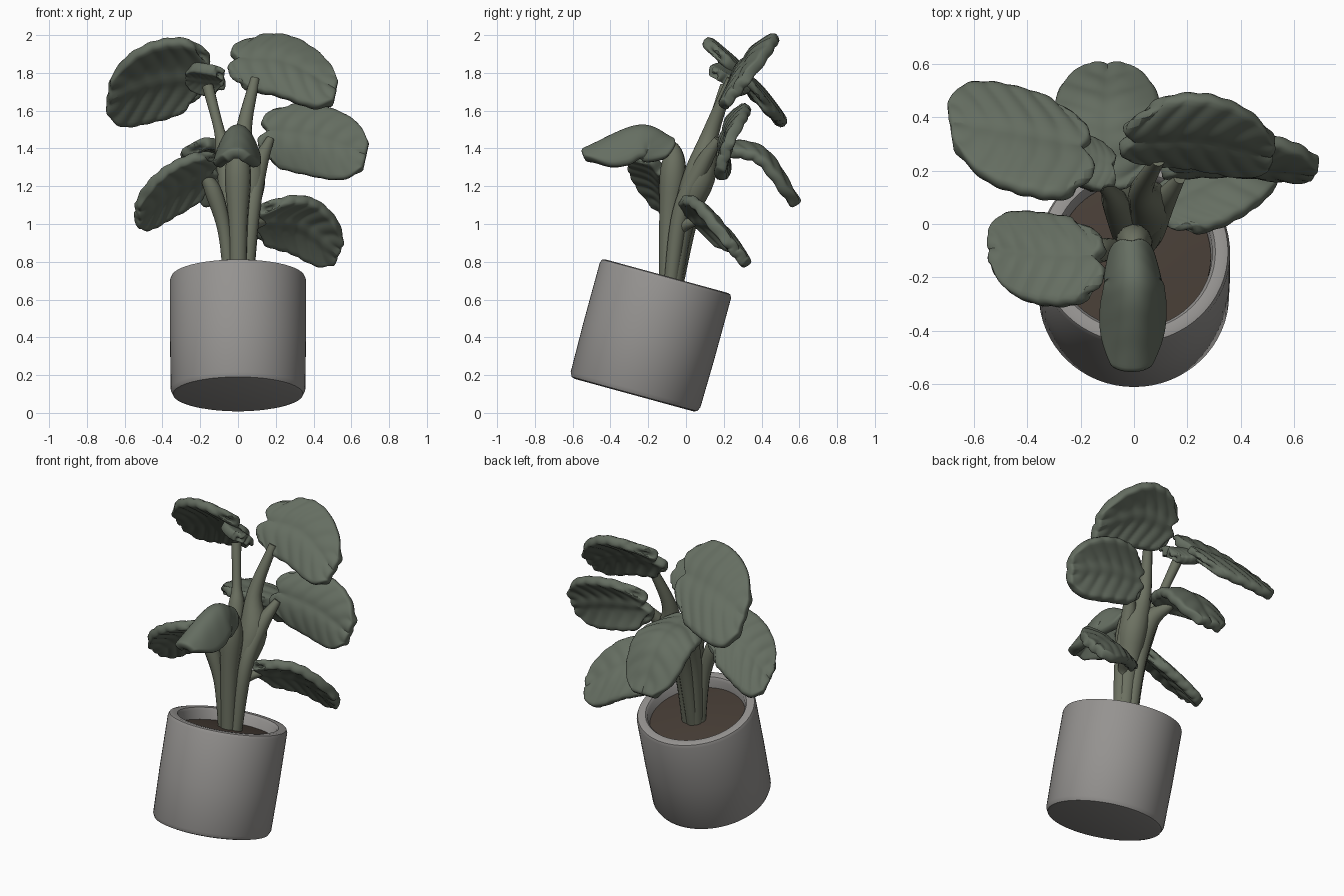
import bpy, bmesh, math
from mathutils import Vector, Matrix

if "Cube" in bpy.data.objects:
    bpy.data.objects.remove(bpy.data.objects["Cube"])


def material(name, rgb):
    m = bpy.data.materials.new(name)
    m.diffuse_color = (*rgb, 1)
    m.use_nodes = True
    m.node_tree.nodes["Principled BSDF"].inputs["Base Color"].default_value = m.diffuse_color
    return m


LEAF = material("leaf_green", (0.13, 0.155, 0.12))
STEM = material("stem_green", (0.15, 0.165, 0.12))
SOIL = material("soil_brown", (0.06, 0.045, 0.035))
POT = material("pot_grey", (0.30, 0.29, 0.28))


def finish(name, bm, mat):
    bmesh.ops.recalc_face_normals(bm, faces=bm.faces)
    me = bpy.data.meshes.new(name)
    bm.to_mesh(me)
    bm.free()
    ob = bpy.data.objects.new(name, me)
    bpy.context.collection.objects.link(ob)
    me.materials.append(mat)
    bpy.context.view_layer.objects.active = ob
    bpy.ops.object.select_all(action='DESELECT')
    ob.select_set(True)
    bpy.ops.object.shade_smooth_by_angle(angle=math.radians(45))
    return ob


def skin(bm, rings):
    """Bridge closed rings of vertices and cap both ends."""
    for a, b in zip(rings, rings[1:]):
        n = len(a)
        for i in range(n):
            bm.faces.new((a[i], a[(i + 1) % n], b[(i + 1) % n], b[i]))
    bm.faces.new(rings[0])
    bm.faces.new(rings[-1])


def lathe(name, profile, mat, n=64):
    """Revolve (radius, height) points; the pot frame leans back."""
    bm = bmesh.new()
    skin(bm, [[bm.verts.new((r * math.cos(2 * math.pi * i / n), r * math.sin(2 * math.pi * i / n), z))
               for i in range(n)] for r, z in profile])
    frame = Matrix.Translation((0, -0.275, 0.094)) @ Matrix.Rotation(math.radians(-15.3), 4, 'X')
    bmesh.ops.transform(bm, matrix=frame, verts=bm.verts)
    return finish(name, bm, mat)


def catmull(pts, t):
    """Smooth interpolation through a list of vectors, t in 0..1."""
    f = t * (len(pts) - 1)
    i = min(int(f), len(pts) - 2)
    f -= i
    p1, p2 = pts[i], pts[i + 1]
    p0 = pts[i - 1] if i else p1 * 2 - p2
    p3 = pts[i + 2] if i + 2 < len(pts) else p2 * 2 - p1
    return 0.5 * (2 * p1 + (p2 - p0) * f + (2 * p0 - 5 * p1 + 4 * p2 - p3) * f * f
                  + (3 * p1 - p0 - 3 * p2 + p3) * f ** 3)


def stalk(name, pts, n=12, steps=20):
    """Tapered tube through (x, y, z, radius) points."""
    pts = [Vector(p) for p in pts]
    bm = bmesh.new()
    rings = []
    for k in range(steps + 1):
        p = catmull(pts, k / steps)
        d = (catmull(pts, min(1, k / steps + .01)) - catmull(pts, max(0, k / steps - .01))).to_3d().normalized()
        a = d.cross(Vector((0.9, 0.1, 0.2))).normalized()
        b = d.cross(a)
        rings.append([bm.verts.new(p.to_3d() + p[3] * (a * math.cos(2 * math.pi * i / n)
                      + b * math.sin(2 * math.pi * i / n))) for i in range(n)])
    skin(bm, rings)
    return finish(name, bm, STEM)


FULL = (.5, .86, .97, 1.0, 1.0, .95, .80, .38)
HOOD = (.5, .7, .75, .78, .82, .9, .85, .45)


def leaf(name, back, mid, tip, half, drop=.03, thick=.06, lobe=.05, widths=FULL):
    """Heart-shaped blade: rib through three points, half-width vector, drooping edges."""
    rib = [Vector(back), Vector(mid), Vector(tip)]
    half = Vector(half)
    widths = [Vector((w, 0)) for w in widths]
    ripple = .007 * min(1, (half.length / .2) ** 3)
    nu, nv = 28, 12
    bm = bmesh.new()
    grid = []
    for i in range(nu + 1):
        u = i / nu
        p = catmull(rib, u)
        d = (catmull(rib, min(1, u + .02)) - catmull(rib, max(0, u - .02))).normalized()
        up = d.cross(half).normalized()
        if up.z < 0:
            up = -up
        w = catmull(widths, u).x
        droop = drop * (1.25 - .75 * u)
        row = []
        for j in range(nv + 1):
            v = 2 * j / nv - 1
            q = p + half * w * v
            # rounded back lobes, drooping sides and ribbed veins
            q -= d * lobe * math.sin(math.pi * abs(v)) * (1 - u) ** 3
            q -= up * (droop * (w * v) ** 2 + 1.7 * ripple * math.exp(-(v / .12) ** 2))
            q += up * ripple * math.sin(2 * math.pi * (6 * u - 1.5 * abs(v))) * min(1, 3 * abs(v))
            row.append(bm.verts.new(q))
        grid.append(row)
    for a, b in zip(grid, grid[1:]):
        for j in range(nv):
            bm.faces.new((a[j], a[j + 1], b[j + 1], b[j]))
    ob = finish(name, bm, LEAF)
    s = ob.modifiers.new("thickness", 'SOLIDIFY')
    s.thickness, s.offset = thick, 0
    ob.modifiers.new("rounding", 'SUBSURF').levels = 1
    return ob


# Leaning cylindrical pot with a rounded rim, and the soil inside
lathe("pot", [(.325, 0), (.344, .006), (.356, .03), (.36, .3), (.36, .63), (.352, .648),
              (.335, .653), (.305, .65), (.293, .635), (.285, .5)], POT)
lathe("soil", [(.288, .53), (.288, .58), (.2, .59), (.08, .6)], SOIL)

# Stalks fanning out of one clump
stalk("front_stalk", [(0, -.1, .6, .045), (0, -.09, 1.0, .052), (0, -.07, 1.25, .07),
                      (0, -.07, 1.38, .05), (0, -.13, 1.44, .025)])
stalk("top_right_stalk", [(.025, -.08, .6, .045), (.03, -.02, 1.0, .06), (.06, .07, 1.25, .085),
                          (.03, .13, 1.48, .045), (.09, .24, 1.77, .025)])
stalk("top_left_stalk", [(-.025, -.08, .6, .04), (-.04, -.02, 1.05, .05), (-.07, .08, 1.36, .05),
                         (-.1, .13, 1.5, .028), (-.16, .21, 1.73, .03)])
stalk("right_stalk", [(.04, -.09, .6, .035), (.07, -.03, 1.05, .045), (.11, .08, 1.3, .045),
                      (.17, .17, 1.45, .022)])
stalk("low_right_stalk", [(.04, -.07, .65, .03), (.05, -.04, .95, .035), (.14, .06, 1.02, .022)])
stalk("back_stalk", [(-.01, -.06, .65, .04), (-.01, .02, 1.05, .05), (-.02, .11, 1.3, .06),
                     (-.1, .22, 1.40, .025)])
stalk("left_stalk", [(-.04, -.09, .6, .03), (-.07, -.09, .95, .035), (-.13, -.1, 1.17, .045),
                     (-.19, -.12, 1.27, .02)])

# Leaves: back lobe, middle, tip, half-width vector
leaf("top_left_leaf", (-.2, .28, 1.80), (-.44, .33, 1.77), (-.69, .37, 1.68), (.03, -.20, .215))
leaf("top_left_lobe", (-.09, .21, 1.77), (-.17, .24, 1.775), (-.27, .28, 1.79), (0, -.09, .07),
     lobe=.02)
leaf("top_right_leaf", (0, .32, 1.87), (.25, .325, 1.85), (.52, .26, 1.70), (.03, .13, .155),
     drop=.04)
leaf("right_leaf", (.16, .21, 1.49), (.42, .22, 1.45), (.68, .20, 1.36), (.04, .06, .18), drop=.06)
leaf("low_right_leaf", (.13, .06, 1.03), (.34, .17, 1.0), (.54, .27, .85), (.06, -.12, .14))
leaf("back_leaf", (-.11, .17, 1.43), (-.1, .41, 1.38), (-.1, .59, 1.10), (.2, 0, 0), drop=.06)
leaf("left_leaf", (-.15, -.13, 1.29), (-.36, -.12, 1.19), (-.54, -.1, 1.05), (.01, -.17, .14))
leaf("front_leaf", (-.01, -.07, 1.43), (0, -.25, 1.50), (-.01, -.55, 1.37), (.12, 0, 0),
     drop=.28, lobe=.02, widths=HOOD)
